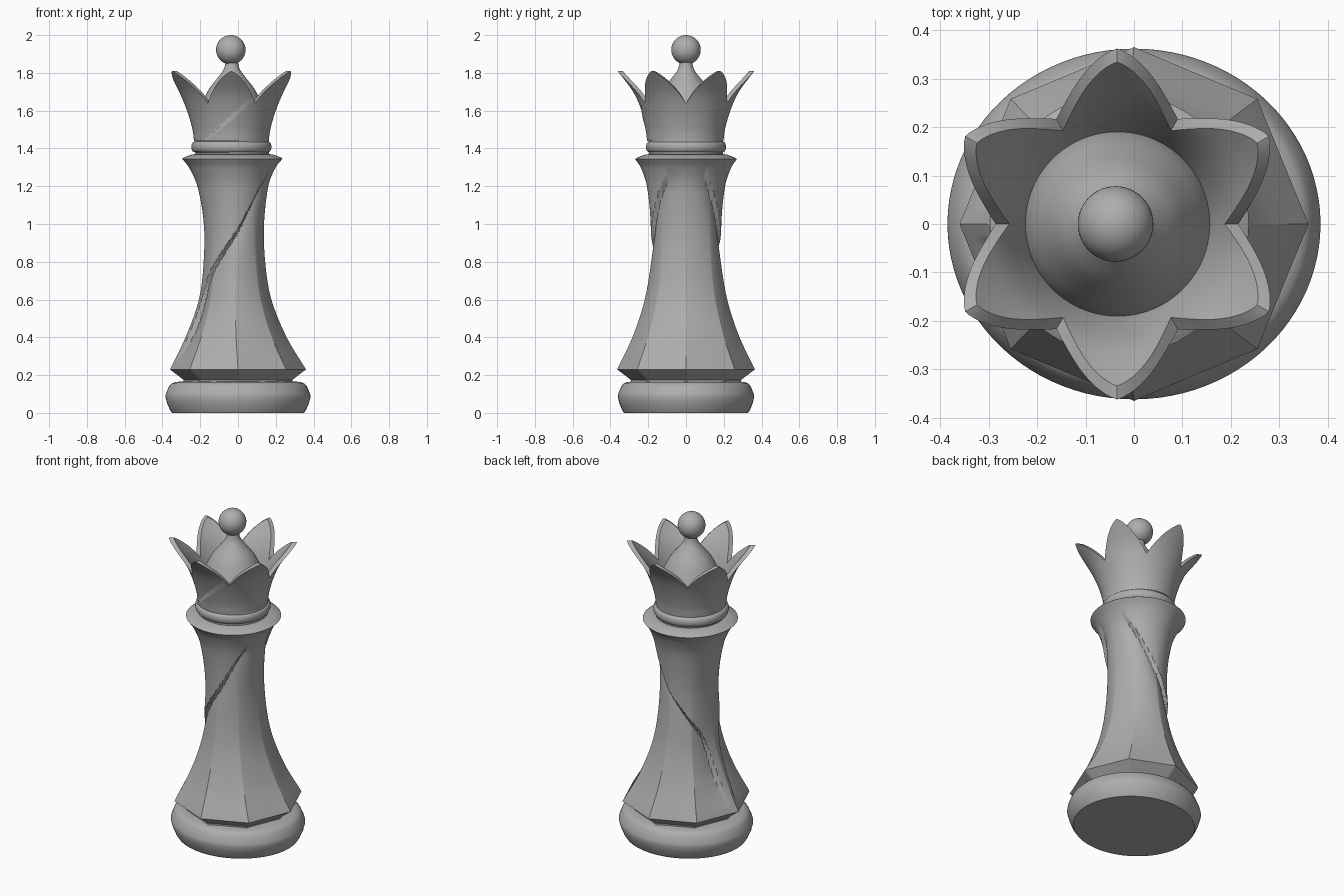
import bpy, bmesh, math

old = bpy.data.objects.get("Cube")
if old:
    bpy.data.objects.remove(old, do_unlink=True)

grey = bpy.data.materials.new("stone_grey")
grey.use_nodes = True
COLOUR = (0.42, 0.42, 0.42, 1)
grey.diffuse_color = COLOUR
grey.node_tree.nodes["Principled BSDF"].inputs["Base Color"].default_value = COLOUR

AXIS = -0.035  # the upper parts stand slightly off centre
TAU = 2 * math.pi


def spline(knots, z):
    """Smooth interpolation through (z, value, value...) knots."""
    last = len(knots) - 1
    i = 0
    while i < last - 1 and z > knots[i + 1][0]:
        i += 1
    a, b = knots[i], knots[i + 1]
    p, n = knots[max(i - 1, 0)], knots[min(i + 2, last)]
    h = b[0] - a[0]
    t = min(max((z - a[0]) / h, 0), 1)
    out = []
    for k in range(1, len(a)):
        ma = (b[k] - p[k]) / (b[0] - p[0]) * h
        mb = (n[k] - a[k]) / (n[0] - a[0]) * h
        s = t * t * (3 - 2 * t)
        out.append(a[k] + (b[k] - a[k]) * s
                   + ma * t * (1 - t) ** 2 - mb * t * t * (1 - t))
    return out


def finish(name, bm, angle=30):
    bmesh.ops.recalc_face_normals(bm, faces=bm.faces)
    mesh = bpy.data.meshes.new(name)
    bm.to_mesh(mesh)
    bm.free()
    mesh.materials.append(grey)
    obj = bpy.data.objects.new(name, mesh)
    bpy.context.collection.objects.link(obj)
    bpy.ops.object.select_all(action="DESELECT")
    obj.select_set(True)
    bpy.context.view_layer.objects.active = obj
    bpy.ops.object.shade_smooth_by_angle(angle=math.radians(angle))
    return obj


def loft(name, rings, closed=False):
    """Skin a stack of point rings; cap the ends or join them."""
    bm = bmesh.new()
    rows = [[bm.verts.new(p) for p in ring] for ring in rings]
    pairs = list(zip(rows, rows[1:]))
    if closed:
        pairs.append((rows[-1], rows[0]))
    else:
        bm.faces.new(rows[0])
        bm.faces.new(rows[-1])
    for lo, hi in pairs:
        for i in range(len(lo)):
            j = (i + 1) % len(lo)
            bm.faces.new((lo[i], lo[j], hi[j], hi[i]))
    return finish(name, bm)


def turned(name, profile, cx, squash=1, sides=96):
    """Lathe a (radius, z) profile."""
    return loft(name, [[(cx + r * math.cos(TAU * i / sides),
                         r * squash * math.sin(TAU * i / sides), z)
                        for i in range(sides)] for r, z in profile])


# Oval base
turned("base", [(0.35, 0), (0.36, 0.015), (0.375, 0.05), (0.385, 0.085),
                (0.382, 0.1), (0.365, 0.14), (0.352, 0.155), (0.33, 0.164),
                (0.26, 0.168)], 0, 0.94)

# Column: eight-sided skirt that rounds off upward, with two mirrored folds
BODY = [(0.23, 0.36, 0.365, 0), (0.4, 0.268, 0.285, -0.01),
        (0.6, 0.192, 0.22, -0.015), (0.8, 0.163, 0.19, -0.019),
        (1.0, 0.16, 0.187, -0.021), (1.2, 0.19, 0.207, -0.025),
        (1.3, 0.23, 0.24, -0.03), (1.345, 0.265, 0.27, -0.03)]
FOLD = [(0.3, 175), (0.65, 160), (0.81, 125), (0.97, 83), (1.25, 30)]


def column_ring(z, scale=1, sides=192):
    zb = max(z, BODY[0][0])
    rx, ry, cx = spline(BODY, zb)
    facet = max(0, 1 - (zb - 0.23) / 0.9)
    fold = math.radians(spline(FOLD, zb)[0])
    fade = max(0, min(1, (zb - 0.26) / 0.2, (1.3 - zb) / 0.12))
    ring = []
    for i in range(sides):
        th = TAU * i / sides
        eighth = th % (TAU / 8) - TAU / 16
        k = 1 + facet * (math.cos(TAU / 16) / math.cos(eighth) - 1)
        # the surface drops just past the fold line, then recovers
        d = fold - min(th, TAU - th)
        if d > 0:
            k -= 0.13 * fade * min(1, d / 0.06) * math.exp(-d * 2.2)
        ring.append((cx + rx * k * scale * math.cos(th),
                     ry * k * scale * math.sin(th), z))
    return ring


STEPS = 90
rings = [column_ring(0.16, 0.8), column_ring(0.175, 0.8)]
rings += [column_ring(0.23 + 1.115 * i / STEPS) for i in range(STEPS + 1)]
loft("column", rings)

# Collar and ring below the crown
turned("collar", [(0.25, 1.335), (0.267, 1.345), (0.255, 1.353),
                  (0.215, 1.368), (0.195, 1.37), (0.195, 1.45)], -0.03)
turned("neck_ring", [(0.19, 1.378)] + [
    (0.195 + 0.017 * math.sin(math.pi * i / 10),
     1.408 - 0.028 * math.cos(math.pi * i / 10)) for i in range(11)]
    + [(0.19, 1.438)], AXIS)

# Crown: flared shell with six pointed petals
FLARE = [(1.44, 0.198), (1.5, 0.206), (1.6, 0.235), (1.7, 0.28), (1.81, 0.362)]


def crown_ring(t, inner, sides=192):
    ring = []
    for i in range(sides):
        th = TAU * i / sides
        off = abs(th % (TAU / 6) - TAU / 12) / (TAU / 12)
        z = 1.44 + t * (0.2 + 0.17 * (1 - off ** 1.25))
        r = spline(FLARE, z)[0] - (0.028 if inner else 0)
        # shallow diagonal band across the front
        x = r * math.cos(th)
        if not inner and math.sin(th) < 0 and z < 1.6 + (x + AXIS) * 0.9:
            r += 0.008 * min(1, (1.6 + (x + AXIS) * 0.9 - z) / 0.01) * min(1, -4 * math.sin(th)) * max(0, 1 - max(0, x) / 0.15)
        ring.append((AXIS + r * math.cos(th), r * math.sin(th), z))
    return ring


levels = [i / 24 for i in range(25)]
loft("crown", [crown_ring(t, False) for t in levels]
     + [crown_ring(t, True) for t in reversed(levels)], closed=True)

# Bell-shaped dome inside the crown
DOME = [(1.44, 0.19), (1.52, 0.194), (1.58, 0.182), (1.65, 0.153),
        (1.72, 0.117), (1.78, 0.07), (1.82, 0.042), (1.86, 0.032)]
turned("dome", [(spline(DOME, 1.44 + 0.42 * i / 30)[0], 1.44 + 0.42 * i / 30)
                for i in range(31)], -0.033)

# Ball finial
bm = bmesh.new()
bmesh.ops.create_uvsphere(bm, u_segments=48, v_segments=24, radius=0.078)
bmesh.ops.translate(bm, verts=bm.verts, vec=(AXIS - 0.003, 0, 1.922))
finish("ball", bm)
